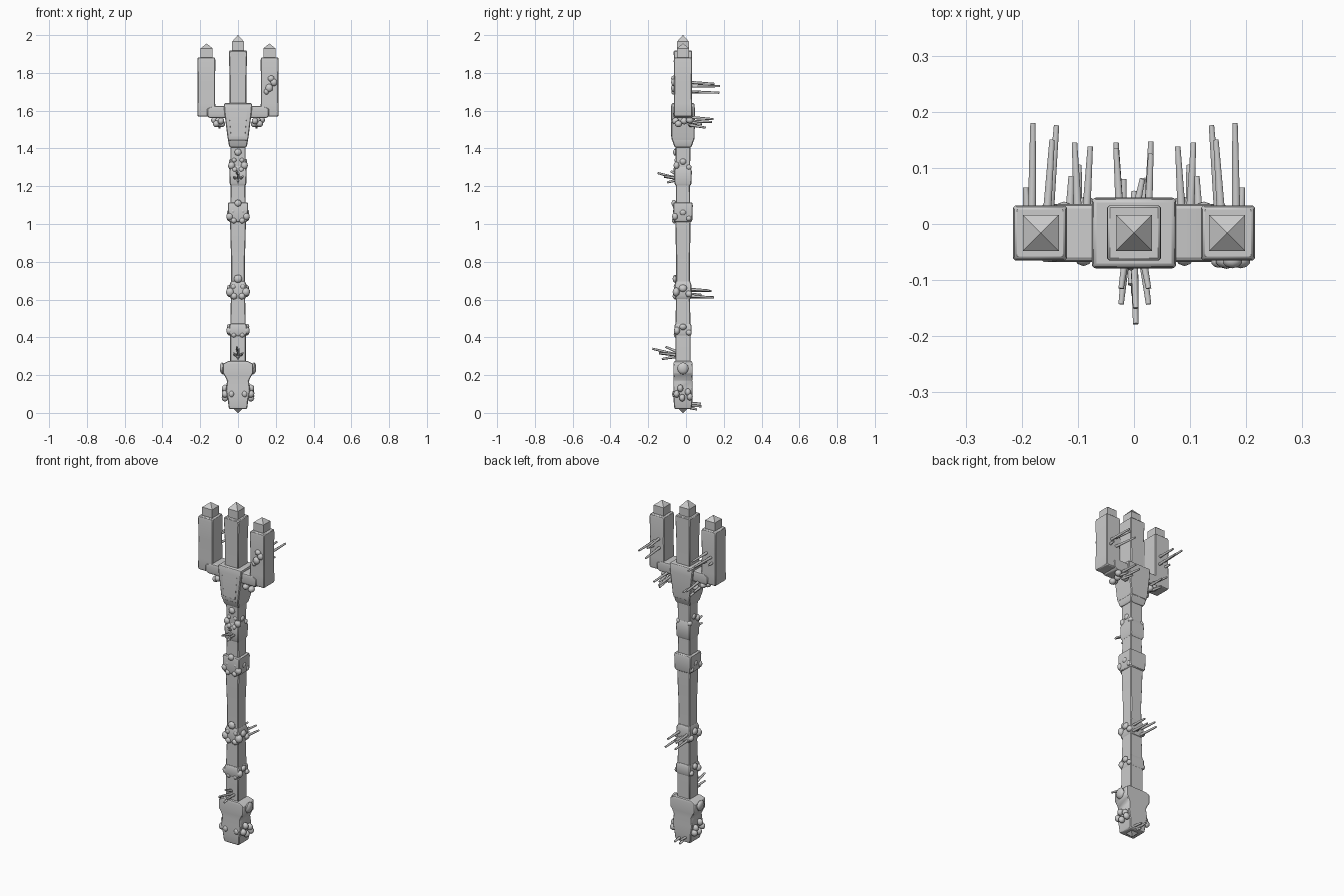
import bpy, bmesh, math, random
from mathutils import Vector, Matrix

random.seed(4)
CY = -0.016  # depth centre of the trident


def finish(name, bm, angle=35):
    bmesh.ops.recalc_face_normals(bm, faces=bm.faces)
    me = bpy.data.meshes.new(name)
    bm.to_mesh(me)
    bm.free()
    ob = bpy.data.objects.new(name, me)
    bpy.context.collection.objects.link(ob)
    bpy.ops.object.select_all(action='DESELECT')
    ob.select_set(True)
    bpy.context.view_layer.objects.active = ob
    bpy.ops.object.shade_smooth_by_angle(angle=math.radians(angle))
    return ob


def loft(name, rows, cx=0, cy=CY, bevel=0.004):
    """Rectangular sections stacked up z: (z, half x, half y)."""
    bm = bmesh.new()
    rings = []
    for z, hx, hy in rows:
        rings.append([bm.verts.new((cx + sx * hx, cy + sy * hy, z))
                      for sx, sy in ((-1, -1), (1, -1), (1, 1), (-1, 1))])
    for a, b in zip(rings, rings[1:]):
        for i in range(4):
            j = (i + 1) % 4
            bm.faces.new((a[i], a[j], b[j], b[i]))
    bm.faces.new(rings[0])
    bm.faces.new(rings[-1])
    ob = finish(name, bm)
    if bevel:
        m = ob.modifiers.new("worn_edges", 'BEVEL')
        m.width = bevel
        m.segments = 1
        m.limit_method = 'ANGLE'
    return ob


def lumps(name, items):
    """Shell growth: small low-poly ellipsoids (x, y, z, rx, ry, rz)."""
    bm = bmesh.new()
    for x, y, z, rx, ry, rz in items:
        mat = (Matrix.Translation((x, y, z))
               @ Matrix.Rotation(random.uniform(-.3, .3), 4, 'Y')
               @ Matrix.Diagonal((rx, ry, rz, 1)))
        bmesh.ops.create_icosphere(bm, subdivisions=2, radius=1, matrix=mat)
    finish(name, bm)


def spikes(name, items, r=0.0085):
    """Six-sided tapering stalks from a root to a tip."""
    bm = bmesh.new()
    for a, b in items:
        a, b = Vector(a), Vector(b)
        d = b - a
        rot = d.to_track_quat('Z', 'Y').to_matrix().to_4x4()
        bmesh.ops.create_cone(bm, cap_ends=True, segments=6, radius1=r,
                              radius2=r * 0.65, depth=d.length,
                              matrix=Matrix.Translation((a + b) / 2) @ rot)
    finish(name, bm, 70)


# Shaft, slightly uneven in width
loft("shaft", [(0.25, .041, .040), (0.42, .042, .041), (0.60, .038, .037),
               (0.80, .036, .036), (0.92, .040, .039), (1.02, .042, .040),
               (1.18, .039, .037), (1.30, .040, .038), (1.43, .040, .040)])

# Collars and pommel
loft("upper_collar", [(1.20, .038, .037), (1.215, .044, .045), (1.28, .046, .047),
                      (1.31, .038, .037)])
loft("middle_collar", [(1.01, .046, .045), (1.025, .052, .050), (1.10, .054, .052),
                       (1.115, .052, .048)])
loft("lower_collar", [(0.60, .036, .038), (0.62, .046, .045), (0.68, .044, .044),
                      (0.70, .036, .037)])
loft("bottom_collar", [(0.405, .040, .040), (0.42, .046, .046), (0.46, .046, .046),
                       (0.475, .040, .040)])
loft("pommel", [(0.02, .045, .044), (0.03, .050, .047), (0.07, .054, .050),
                (0.12, .064, .051), (0.17, .058, .049), (0.195, .070, .050),
                (0.21, .080, .051), (0.26, .080, .051), (0.275, .050, .046)])
loft("pommel_tip", [(0.0, .003, .003), (0.022, .025, .025)], bevel=0)

# Head block with stepped neck and crossbar
loft("neck", [(1.405, .042, .042), (1.415, .048, .048), (1.44, .052, .056),
              (1.455, .053, .060)])
loft("head_block", [(1.44, .052, .058), (1.46, .056, .062), (1.59, .072, .063),
                    (1.63, .075, .062), (1.64, .071, .058)])
loft("head_front_plate", [(1.46, .040, .02), (1.60, .052, .02), (1.63, .05, .016)],
     cy=-.059)
loft("crossbar", [(1.56, .150, .046), (1.575, .165, .052), (1.61, .165, .052),
                  (1.625, .13, .048)])

# Tines: block, smaller cap block and pyramid point
loft("centre_tine", [(1.60, .044, .046), (1.75, .044, .045), (1.90, .048, .049),
                     (1.918, .047, .049)])
loft("centre_tine_point", [(1.91, .032, .032), (1.965, .032, .032), (2.0, .001, .001)],
     bevel=0)
for s, side in ((-1, "left"), (1, "right")):
    loft(side + "_tine", [(1.568, .044, .046), (1.58, .048, .049), (1.64, .047, .048),
                          (1.75, .046, .047), (1.865, .048, .049), (1.882, .045, .046)],
         cx=s * .1675)
    loft(side + "_tine_point", [(1.87, .032, .032), (1.93, .032, .032),
                                (1.955, .001, .001)], cx=s * .166, bevel=0)
    # Growth under the crossbar and long stalks behind
    lumps(side + "_crossbar_shells",
          [(s * x, y, z, .018, .02, .018) for x, y, z in
           ((.09, -.055, 1.545), (.115, -.04, 1.53), (.105, -.01, 1.545),
            (.125, .02, 1.55), (.085, .03, 1.53))])
    spikes(side + "_crossbar_stalks",
           [((s * .10, .02, 1.565), (s * .106, .145, 1.555)),
            ((s * .085, .02, 1.545), (s * .078, .138, 1.54)),
            ((s * .10, .02, 1.525), (s * .098, .105, 1.51)),
            ((s * .115, .02, 1.54), (s * .112, .085, 1.53))])
    spikes(side + "_tine_stalks",
           [((s * .182, .02, 1.73), (s * .180, .18, 1.73)),
            ((s * .15, .02, 1.70), (s * .138, .176, 1.695)),
            ((s * .155, .02, 1.75), (s * .146, .15, 1.742)),
            ((s * .19, .02, 1.70), (s * .193, .065, 1.70))])

# Shells on the front of the right tine
lumps("right_tine_shells", [(.165, -.065, 1.72, .02, .015, .022),
                            (.190, -.065, 1.75, .018, .014, .02),
                            (.175, -.065, 1.77, .018, .014, .016),
                            (.150, -.066, 1.70, .013, .012, .015)])

# Paired shell clusters up the shaft: (name, z, side offset, front y, size)
for name, z, dx, fy, r in (("upper", 1.31, .034, -.05, .019),
                           ("middle", 1.04, .044, -.058, .019),
                           ("lower", 0.64, .042, -.052, .022),
                           ("bottom", 0.435, .044, -.048, .019)):
    items = [(0, fy - .006, z + .07, r, .013, r)] if name != "bottom" else []
    for s in (-1, 1):
        items += [(s * dx, fy, z, r, r * .85, r * 1.1),
                  (s * dx * .5, fy - .004, z - .022, r * .8, r * .7, r * .8),
                  (s * dx * 1.05, CY, z + .02, r * .7, r, r * .9),
                  (s * dx * 1.05, .015, z - .01, r * .7, r * .8, r * .8),
                  (s * dx * .6, fy, z + .028, r * .7, r * .6, r * .7)]
    lumps(name + "_shaft_shells", items)

# Shells around the pommel
items = []
for s in (-1, 1):
    items += [(s * .068, y, z, .019, .016, .02) for y, z in
              ((-.05, .10), (-.02, .08), (.01, .11), (-.03, .13), (.02, .085))]
    items += [(s * .082, CY, .235, .015, .03, .032), (s * .035, -.062, .10, .015, .012, .018)]
lumps("pommel_shells", items)

# Stalk tufts: front pair tilt upwards, back ones run straight out
for name, z, tip, rise in (("upper_front", 1.24, -.150, .03), ("lower_front", .305, -.178, .035)):
    spikes(name + "_stalks",
           [((0, -.04, z), (.003, tip, z + rise)),
            ((-.012, -.04, z), (-.023, tip + .035, z + .01)),
            ((.012, -.04, z), (.026, tip + .035, z + .012)),
            ((0, -.04, z - .005), (0, tip + .05, z - .02)),
            ((0, -.04, z + .015), (-.006, tip + .07, z + rise + .01))])
spikes("lower_back_stalks",
       [((-.025, .01, .65), (-.032, .135, .645)), ((.025, .01, .62), (.03, .147, .61)),
        ((-.025, .01, .615), (-.032, .145, .612)), ((.025, .01, .655), (.03, .125, .648)),
        ((0, .01, .63), (.015, .08, .625))])
spikes("pommel_back_stalks",
       [((-.02, .01, .05), (-.018, .08, .05)), ((.02, .01, .04), (.016, .082, .035)),
        ((0, .01, .03), (0, .058, .018))])
